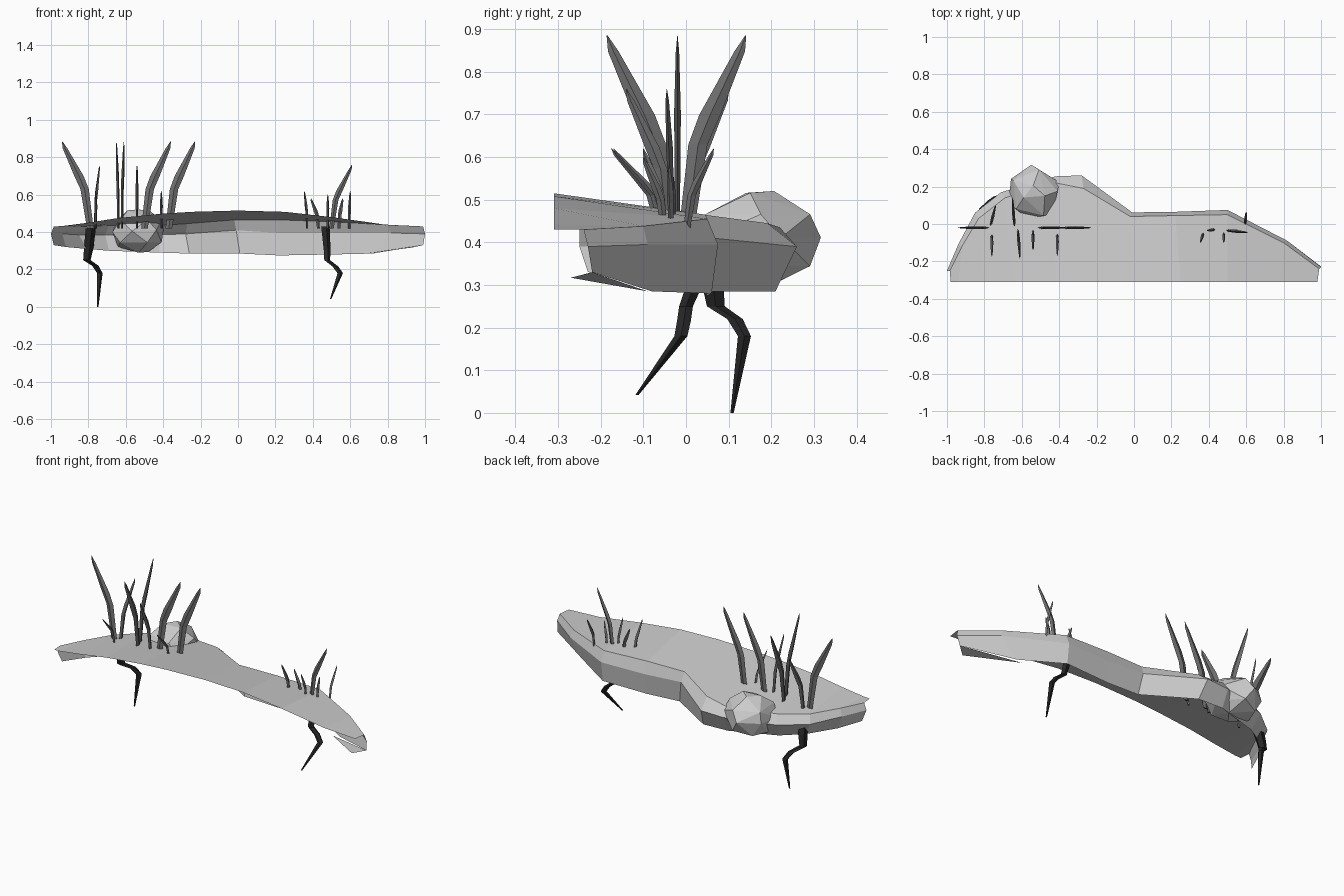
import bpy, bmesh, math
from mathutils import Vector

if "Cube" in bpy.data.objects:
    bpy.data.objects.remove(bpy.data.objects["Cube"])


def material(name, v):
    m = bpy.data.materials.new(name)
    m.diffuse_color = (v, v, v, 1)
    m.use_nodes = True
    m.node_tree.nodes["Principled BSDF"].inputs["Base Color"].default_value = m.diffuse_color
    return m


dark = material("dark_root", 0.02)
mid = material("dark_blade", 0.16)


def make(name, verts, faces, mat=None):
    me = bpy.data.meshes.new(name)
    me.from_pydata([tuple(v) for v in verts], [], faces)
    if mat:
        me.materials.append(mat)
    ob = bpy.data.objects.new(name, me)
    bpy.context.collection.objects.link(ob)
    return ob


def strips(name, rows):
    # joins rows of equal length into an open sheet
    n = len(rows[0])
    faces = [(r * n + i, r * n + i + 1, (r + 1) * n + i + 1, (r + 1) * n + i)
             for r in range(len(rows) - 1) for i in range(n - 1)]
    return make(name, [p for r in rows for p in r], faces)


# Bank: sloping top sheet and a bulged wall along the back, open below and in front
front = [(-.98, .43), (-.94, .432), (-.8, .45), (-.64, .475), (-.42, .497), (-.25, .508),
         (0, .515), (.25, .508), (.5, .48), (.78, .44), (.98, .43)]
front = [(x, -.31, z) for x, z in front]
rim = [(-.985, -.25, .43), (-.92, -.12, .43), (-.83, .03, .43), (-.69, .14, .435), (-.42, .22, .435),
       (-.27, .19, .445), (-.02, .04, .465), (.22, .045, .465), (.5, .05, .455), (.8, -.1, .438), (.99, -.24, .43)]
bulge = [(-1, -.25, .39), (-.94, -.11, .39), (-.85, .06, .385), (-.71, .17, .385), (-.42, .255, .385),
         (-.28, .26, .39), (-.01, .062, .41), (.22, .065, .395), (.5, .075, .395), (.82, -.09, .395), (1, -.23, .39)]
foot = [(-.985, -.23, .33), (-.92, -.1, .32), (-.81, .04, .31), (-.69, .12, .3), (-.42, .21, .29),
        (-.26, .21, .285), (.01, .045, .285), (.22, .05, .275), (.5, .06, .28), (.72, -.08, .285), (.99, -.22, .33)]
strips("bank", [front, rim, bulge, foot])
make("bank_foot_flap", [(.68, -.09, .285), (.99, -.22, .33), (.93, -.27, .317)], [(0, 1, 2)])

# Rock set into the back of the bank
bpy.ops.mesh.primitive_ico_sphere_add(subdivisions=2, radius=1, location=(-.535, .165, .405))
rock = bpy.context.object
rock.name = "rock"
rock.scale = (.142, .146, .116)
rock.rotation_euler = (0, 0, .4)
dec = rock.modifiers.new("Coarse", 'DECIMATE')
dec.ratio = .5


def tube(name, path, sides, mat):
    # path: (centre, half-extent u, half-extent v) rings
    verts, faces = [], []
    for c, u, v in path:
        for k in range(sides):
            a = 2 * math.pi * k / sides
            verts.append(Vector(c) + u * math.cos(a) + v * math.sin(a))
    for r in range(len(path) - 1):
        for k in range(sides):
            j = (k + 1) % sides
            faces.append((r * sides + k, r * sides + j, (r + 1) * sides + j, (r + 1) * sides + k))
    faces.append(tuple(reversed(range(sides))))
    faces.append(tuple(range(len(verts) - sides, len(verts))))
    return make(name, verts, faces, mat)


# Grass blades: flat, bent outward, widest in the middle
def blade(i, base, tip, top):
    b, t = Vector(base), Vector(tip)
    lean = (t - b).normalized()
    side = Vector((-lean.y, lean.x))
    h = top - .42
    w = .025 if h > .4 else .017 if h > .3 else .011
    path = []
    for f, d, s in ((0, 0, .7), (.45, .2, .9), (.6, .4, 1), (.92, .9, .5), (1, 1, .05)):
        p = b.lerp(t, d)
        path.append(((p.x, p.y, .42 + h * f), (lean * w * s).to_3d(), (side * .008 * s).to_3d()))
    tube(f"grass_blade_{i}", path, 4, mid)


blades = [((-.79, -.02), (-.94, -.02), .885), ((-.64, 0), (-.65, .14), .885),
          ((-.62, -.04), (-.61, -.185), .885), ((-.5, -.02), (-.36, -.02), .885),
          ((-.37, -.02), (-.23, -.02), .885), ((-.765, .0), (-.74, .1), .76),
          ((-.76, -.06), (-.76, -.175), .62), ((-.54, -.04), (-.54, -.14), .76),
          ((-.41, -.05), (-.41, -.17), .62), ((.5, -.035), (.61, -.045), .76),
          ((.37, -.05), (.355, -.1), .62), ((.43, -.03), (.39, -.035), .58),
          ((.48, -.05), (.48, -.1), .6), ((.54, -.035), (.56, -.04), .58),
          ((.595, 0), (.6, .065), .62)]
for i, b in enumerate(blades):
    blade(i, *b)


# Roots hanging below the bank
def root(name, pts):
    tube(name, [(p[:3], Vector((p[3], 0, 0)), Vector((0, p[3], 0))) for p in pts], 5, dark)


root("root_left", [(-.79, .03, .42, .03), (-.8, .06, .32, .028), (-.81, .07, .25, .022),
                   (-.765, .115, .22, .019), (-.74, .137, .18, .016), (-.75, .108, .0, .004)])
root("root_right", [(.465, .02, .43, .025), (.475, .02, .3, .02), (.475, .0, .25, .017),
                    (.52, -.005, .215, .017), (.545, -.012, .18, .016), (.495, -.115, .042, .004)])
